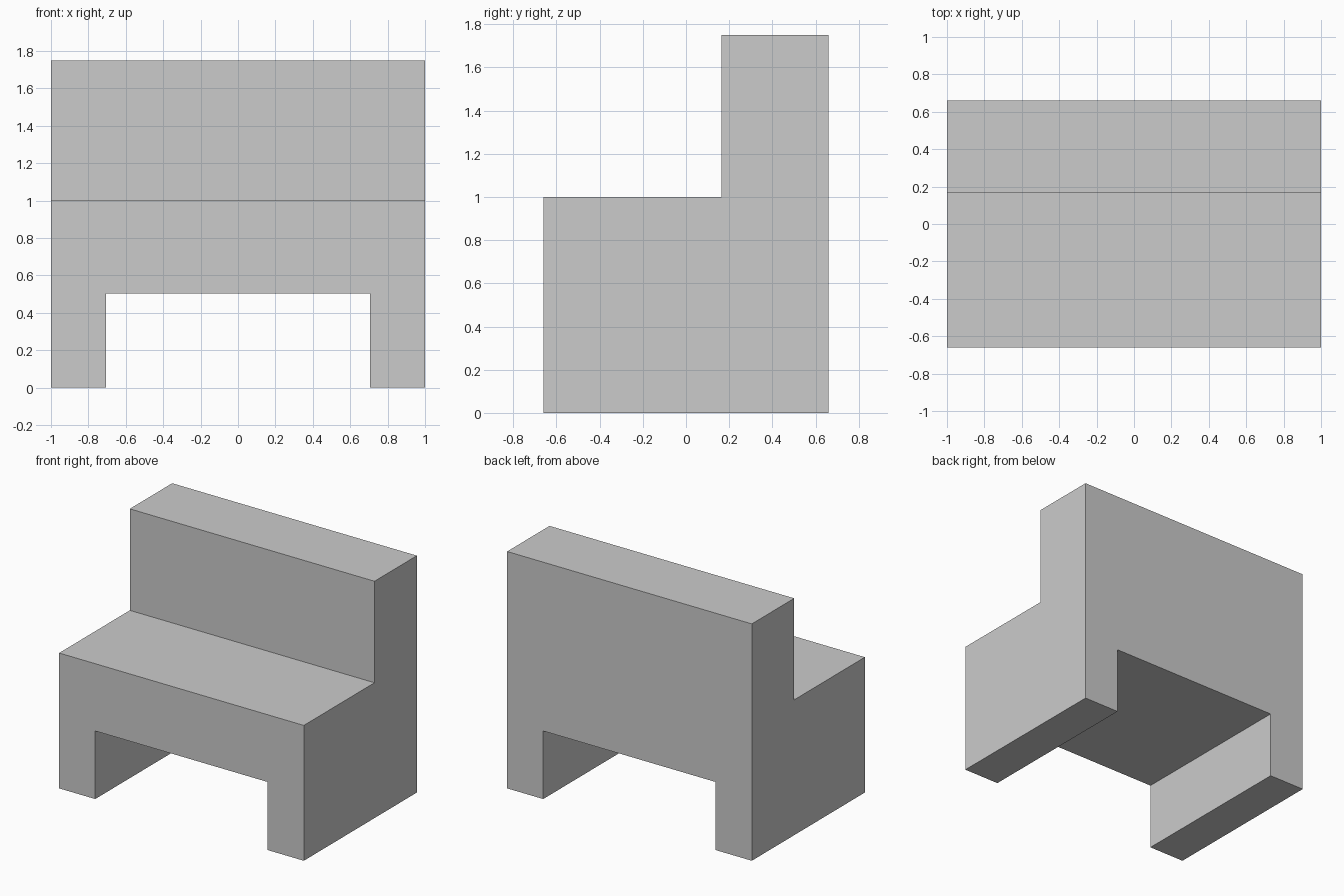
import bpy, bmesh

if "Cube" in bpy.data.objects:
    bpy.data.objects.remove(bpy.data.objects["Cube"])

HALF_W, HALF_D = 1.0, 0.66
SEAT_Z, TOP_Z, BACK_Y = 1.0, 1.75, 0.165
GAP_HALF_W, GAP_Z = 0.705, 0.503


def extrude_profile(name, profile, offset):
    """Extrude a closed 3D outline along offset into a solid object."""
    bm = bmesh.new()
    face = bm.faces.new([bm.verts.new(p) for p in profile])
    result = bmesh.ops.extrude_face_region(bm, geom=[face], use_keep_orig=True)
    moved = [v for v in result["geom"] if isinstance(v, bmesh.types.BMVert)]
    bmesh.ops.translate(bm, verts=moved, vec=offset)
    bmesh.ops.recalc_face_normals(bm, faces=bm.faces)
    mesh = bpy.data.meshes.new(name)
    bm.to_mesh(mesh)
    bm.free()
    obj = bpy.data.objects.new(name, mesh)
    bpy.context.collection.objects.link(obj)
    return obj


# Bench body: L-shaped side profile (y, z) run across the full width
side = [(-HALF_D, 0), (HALF_D, 0), (HALF_D, TOP_Z),
        (BACK_Y, TOP_Z), (BACK_Y, SEAT_Z), (-HALF_D, SEAT_Z)]
bench = extrude_profile("bench", [(-HALF_W, y, z) for y, z in side],
                        (2 * HALF_W, 0, 0))

# Opening between the two side legs, cut front to back
gap = [(-GAP_HALF_W, -0.5), (GAP_HALF_W, -0.5),
       (GAP_HALF_W, GAP_Z), (-GAP_HALF_W, GAP_Z)]
cutter = extrude_profile("leg_gap_cutter", [(x, -1, z) for x, z in gap],
                         (0, 2, 0))
cutter.hide_render = True

cut = bench.modifiers.new("leg_gap", "BOOLEAN")
cut.operation = "DIFFERENCE"
cut.solver = "EXACT"
cut.object = cutter
bpy.context.view_layer.objects.active = bench
bpy.ops.object.modifier_apply(modifier=cut.name)
bpy.data.objects.remove(cutter)
